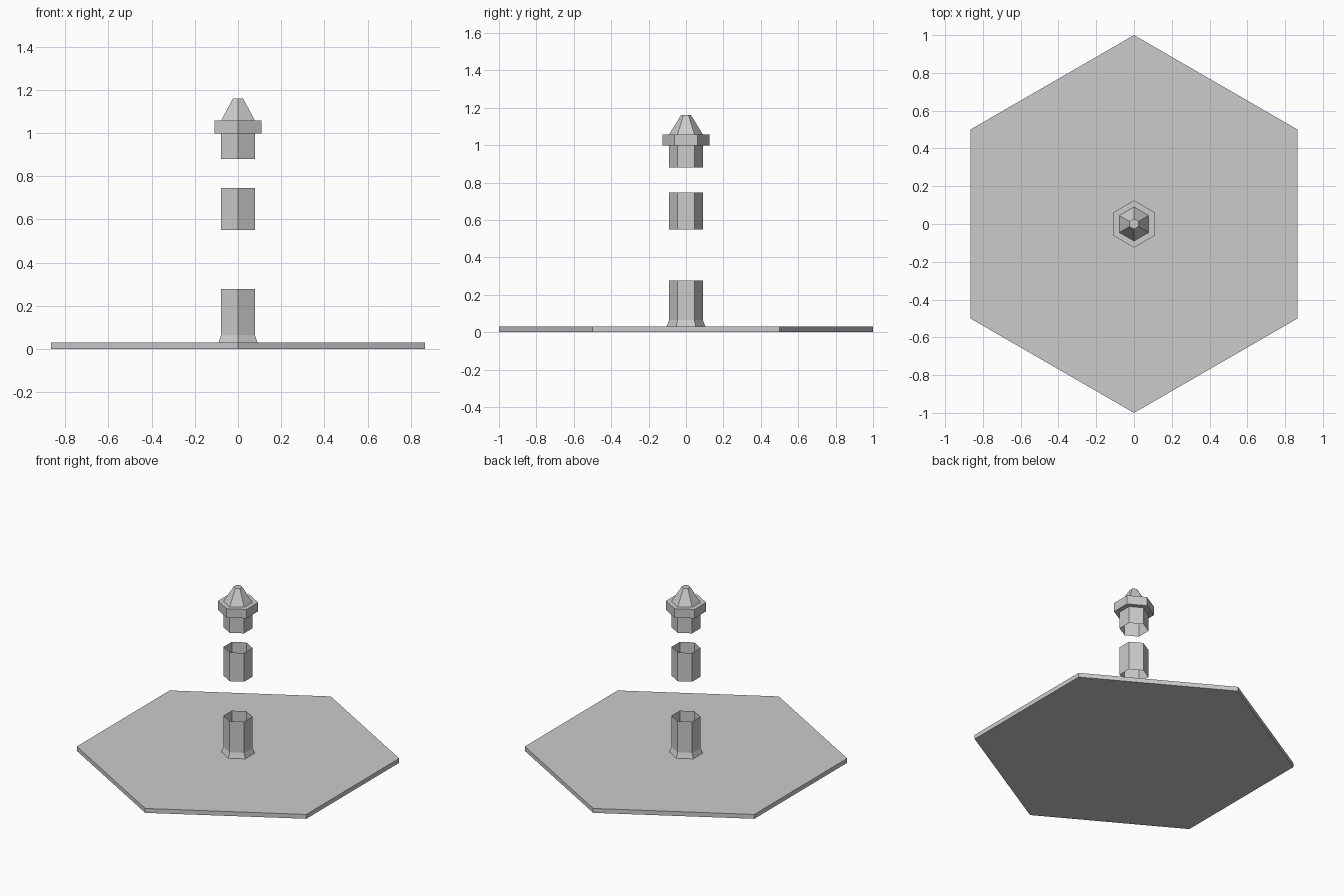
import bpy
import bmesh
from math import cos, sin, tau

cube = bpy.data.objects.get("Cube")
if cube:
    bpy.data.objects.remove(cube, do_unlink=True)

SIDES = 6
POST = 0.09  # corner radius of the post

# Single plain grey
grey = bpy.data.materials.new("plain grey")
grey.use_nodes = True
colour = (0.6, 0.6, 0.6, 1)
grey.diffuse_color = colour
grey.node_tree.nodes["Principled BSDF"].inputs["Base Color"].default_value = colour


def hex_shell(name, profile, cap_bottom=False, cap_top=False):
    """Flat-faced six-sided shell through (radius, height) rings, bottom to top."""
    bm = bmesh.new()
    rings = []
    for r, z in profile:
        angles = [tau * (i / SIDES + 0.25) for i in range(SIDES)]
        rings.append([bm.verts.new((r * cos(a), r * sin(a), z)) for a in angles])
    for low, high in zip(rings, rings[1:]):
        for i in range(SIDES):
            j = (i + 1) % SIDES
            bm.faces.new((low[i], low[j], high[j], high[i]))
    if cap_bottom:
        bm.faces.new(rings[0][::-1])
    if cap_top:
        bm.faces.new(rings[-1])
    mesh = bpy.data.meshes.new(name)
    bm.to_mesh(mesh)
    bm.free()
    mesh.materials.append(grey)
    obj = bpy.data.objects.new(name, mesh)
    bpy.context.collection.objects.link(obj)
    return obj


# Wide base plate
hex_shell("base_plate", [(1, 0), (1, 0.03)], cap_bottom=True, cap_top=True)

# Open lower tube with flared foot
hex_shell("lower_post", [(0.104, 0.03), (POST, 0.065), (POST, 0.277)])

# Open floating middle tube
hex_shell("middle_post", [(POST, 0.55), (POST, 0.746)])

# Top piece: open neck, collar and blunt pointed cap
hex_shell("top_cap", [(POST, 0.88), (POST, 0.997), (0.125, 0.997),
                      (0.125, 1.058), (POST, 1.058), (0.027, 1.16)], cap_top=True)
